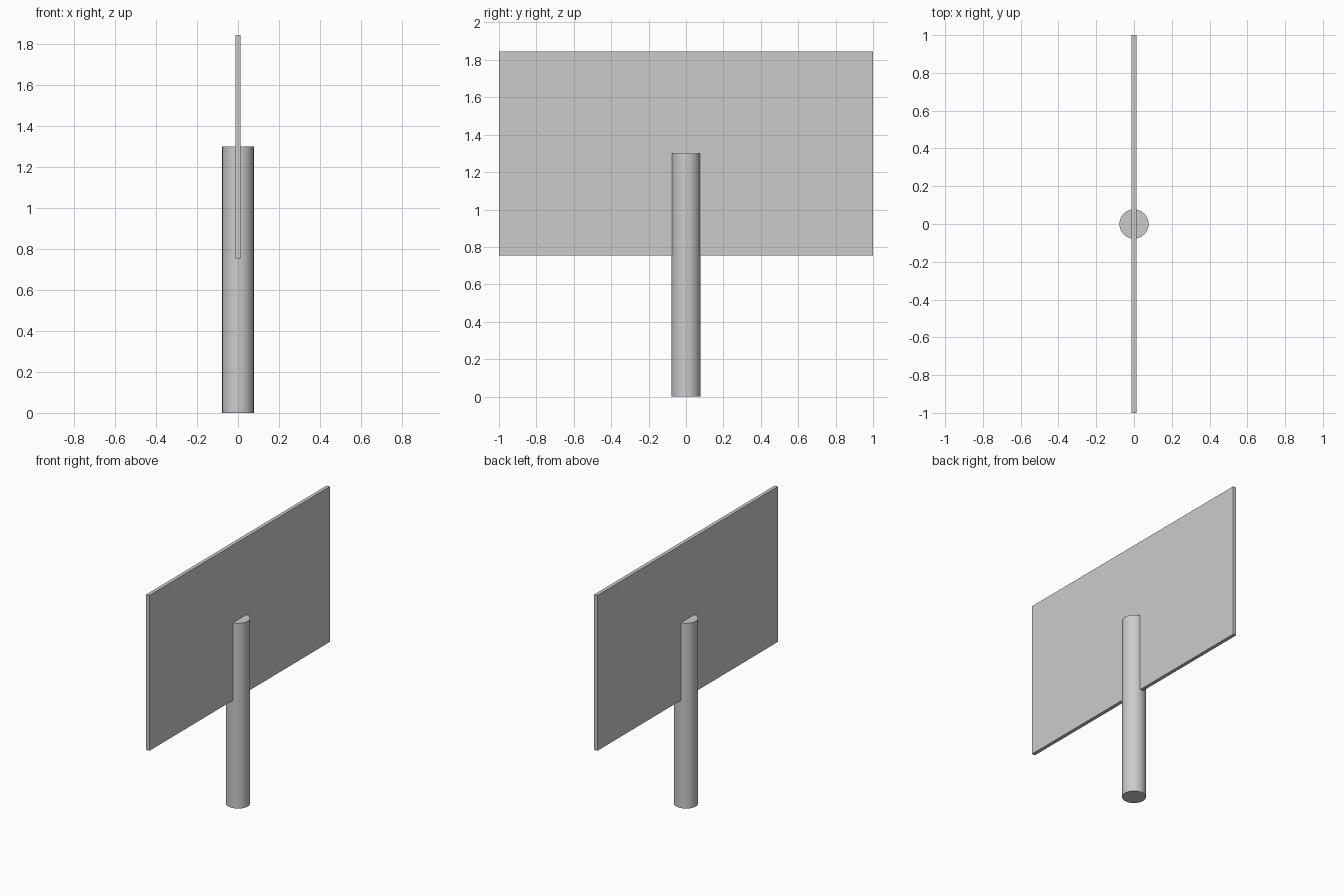
import bpy

if "Cube" in bpy.data.objects:
    bpy.data.objects.remove(bpy.data.objects["Cube"])

POLE_RADIUS, POLE_HEIGHT = 0.077, 1.30
PANEL_BOTTOM, PANEL_TOP = 0.755, 1.845
PANEL_WIDTH, PANEL_THICKNESS = 2.0, 0.025

# Round support pole standing on the ground
bpy.ops.mesh.primitive_cylinder_add(
    vertices=32, radius=POLE_RADIUS, depth=POLE_HEIGHT,
    location=(0, 0, POLE_HEIGHT / 2))
pole = bpy.context.object
pole.name = "support_pole"
bpy.ops.object.shade_smooth_by_angle()

# Thin flat board running along y, set through the upper part of the pole
bpy.ops.mesh.primitive_cube_add(
    size=1, location=(0, 0, (PANEL_BOTTOM + PANEL_TOP) / 2))
panel = bpy.context.object
panel.name = "sign_board"
panel.scale = (PANEL_THICKNESS, PANEL_WIDTH, PANEL_TOP - PANEL_BOTTOM)
bpy.ops.object.transform_apply(location=False, rotation=False, scale=True)
